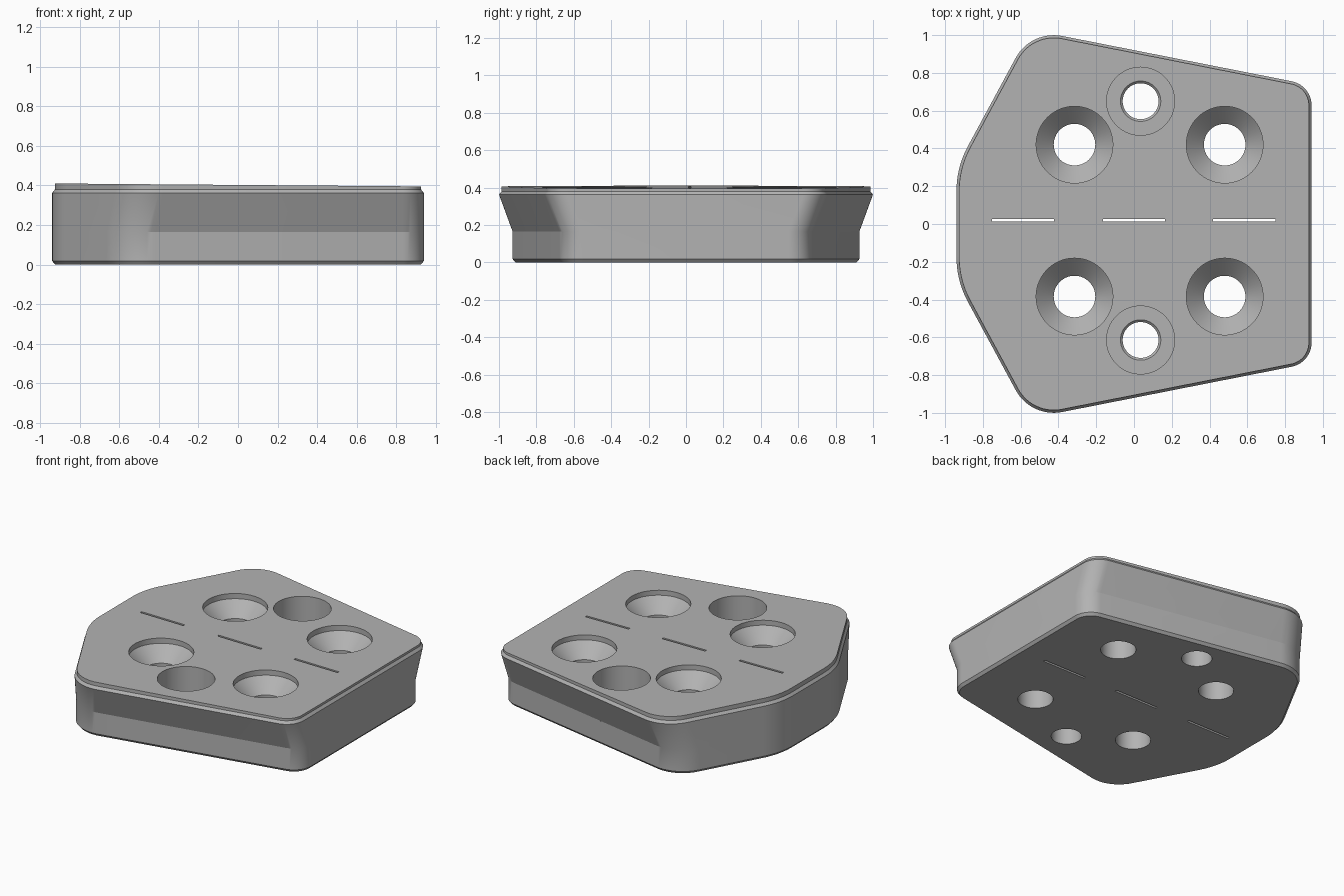
import bpy, bmesh, math
from mathutils import Vector

if "Cube" in bpy.data.objects:
    bpy.data.objects.remove(bpy.data.objects["Cube"])

grey = bpy.data.materials.new("mid grey")
grey.diffuse_color = (0.45, 0.45, 0.45, 1)
grey.use_nodes = True
grey.node_tree.nodes["Principled BSDF"].inputs["Base Color"].default_value = grey.diffuse_color


def mesh_object(name, bm):
    bmesh.ops.recalc_face_normals(bm, faces=bm.faces)
    me = bpy.data.meshes.new(name)
    bm.to_mesh(me)
    bm.free()
    me.materials.append(grey)
    ob = bpy.data.objects.new(name, me)
    bpy.context.collection.objects.link(ob)
    return ob


def outline(undercut, inset, steps=14):
    """Rounded six-sided outline; undercut pulls in the two long sloped sides."""
    u = undercut
    half = [(0.94, 0.735 - u, 0.13), (-0.546 - 0.487 * u, 1.028 - 0.904 * u, 0.23),
            (-0.94, 0.30, 0.50)]
    pts = half + [(x, -y, r) for x, y, r in reversed(half)]
    ring = []
    for i, (x, y, r) in enumerate(pts):
        p = Vector((x, y))
        a = (Vector(pts[i - 1][:2]) - p).normalized()
        b = (Vector(pts[(i + 1) % 6][:2]) - p).normalized()
        centre = p + (a + b).normalized() * r / math.sin(a.angle(b) / 2)
        start = math.atan2(-a.x, a.y) + math.pi   # outward normal of incoming side
        n_in = Vector((-a.y, a.x))
        start = math.atan2(n_in.y, n_in.x)
        turn = math.pi - a.angle(b)
        for k in range(steps + 1):
            t = start + turn * k / steps
            ring.append(centre + Vector((math.cos(t), math.sin(t))) * (r - inset))
    return ring


def top_z(x):
    return 0.4025 - 0.008 * x


# Block: stacked outlines with undercut sides, chamfers and a gently sloped top
levels = [(0.08, 0.015, 0), (0.08, 0, 0.018), (0.08, 0, 0.165),
          (0, 0, 0.362), (0, 0.014, 0.38), (0, 0.014, None)]
bm = bmesh.new()
rings = [[bm.verts.new((p.x, p.y, top_z(p.x) if z is None else z))
          for p in outline(u, d)] for u, d, z in levels]
for lo, hi in zip(rings, rings[1:]):
    for i in range(len(lo)):
        j = (i + 1) % len(lo)
        bm.faces.new((lo[i], lo[j], hi[j], hi[i]))
bm.faces.new(rings[0])
bm.faces.new(rings[-1])
block = mesh_object("mounting_block", bm)


def turned(name, x, y, profile, n=64):
    """Solid of revolution about a vertical axis, profile of (radius, z)."""
    bm = bmesh.new()
    loops = [[bm.verts.new((x + r * math.cos(2 * math.pi * i / n),
                            y + r * math.sin(2 * math.pi * i / n), z)) for i in range(n)]
             for r, z in profile]
    for lo, hi in zip(loops, loops[1:]):
        for i in range(n):
            j = (i + 1) % n
            bm.faces.new((lo[i], lo[j], hi[j], hi[i]))
    bm.faces.new(loops[0])
    bm.faces.new(loops[-1])
    return mesh_object(name, bm)


cutters = []
for side in (-1, 1):
    y0 = 0.018
    # Countersunk screw holes
    for x in (-0.315, 0.48):
        t = top_z(x)
        cutters.append(turned("countersink_cutter", x, y0 + side * 0.402,
                              [(0.11, -0.1), (0.11, t - 0.128), (0.203, t - 0.035), (0.203, 0.6)]))
    # Counterbored bolt holes
    cutters.append(turned("counterbore_cutter", 0.035, y0 + side * 0.632,
                          [(0.095, -0.1), (0.095, 0.15), (0.107, 0.162), (0.18, 0.162), (0.18, 0.6)]))

# Thin through slots along the middle
for x in (-0.588, 0.0, 0.583):
    bm = bmesh.new()
    bmesh.ops.create_cube(bm, size=1)
    bmesh.ops.scale(bm, verts=bm.verts, vec=(0.33, 0.015, 1))
    bmesh.ops.translate(bm, verts=bm.verts, vec=(x, 0.02, 0.2))
    cutters.append(mesh_object("slot_cutter", bm))

bpy.context.view_layer.objects.active = block
block.select_set(True)
for c in cutters:
    mod = block.modifiers.new("hole", 'BOOLEAN')
    mod.operation, mod.solver, mod.object = 'DIFFERENCE', 'EXACT', c
    bpy.ops.object.modifier_apply(modifier=mod.name)
    bpy.data.objects.remove(c)
bpy.ops.object.shade_smooth_by_angle(angle=math.radians(20))
